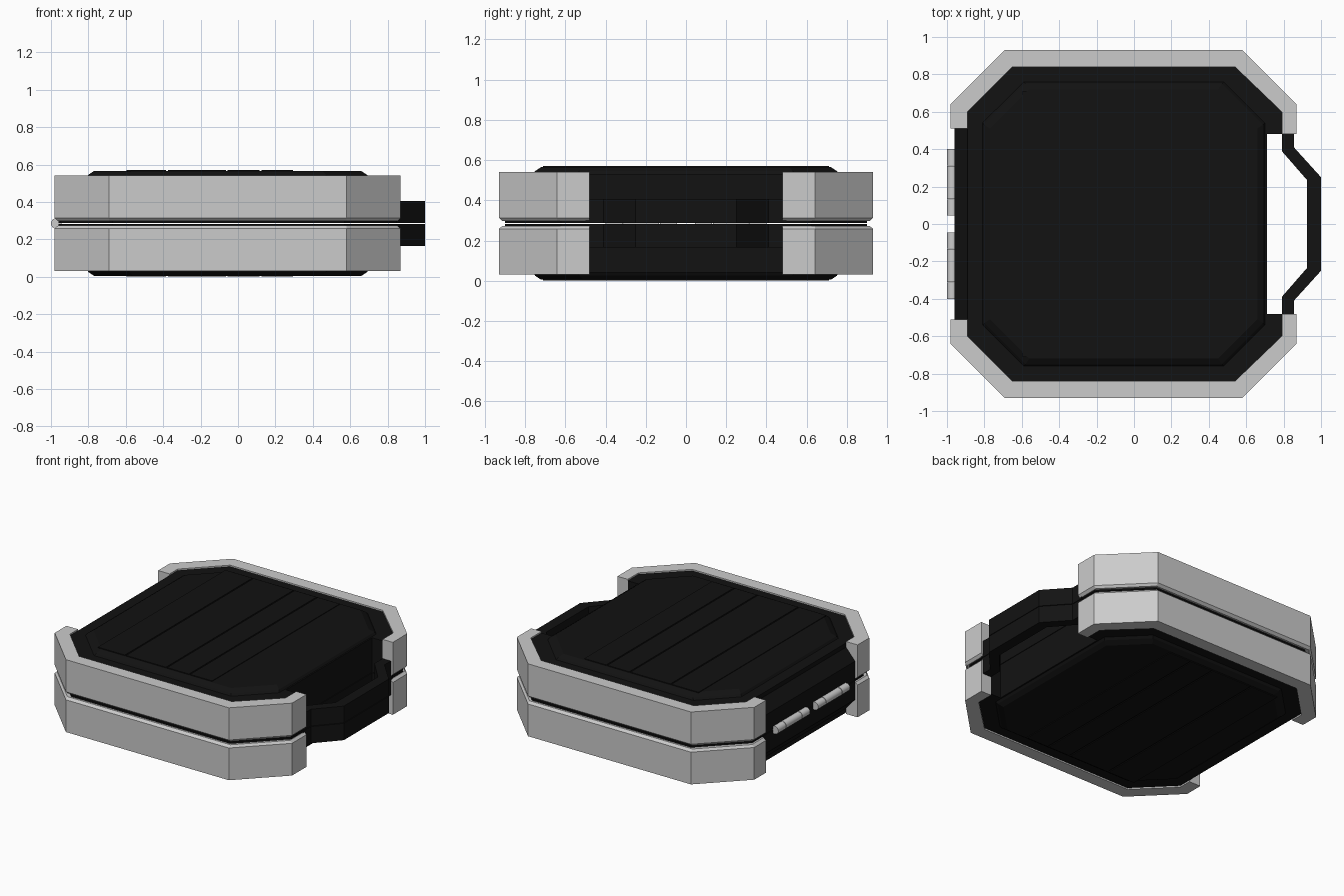
import bpy, bmesh, math

if "Cube" in bpy.data.objects:
    bpy.data.objects.remove(bpy.data.objects["Cube"])

MID = 0.285          # height of the parting plane between the two halves


def material(name, rgb):
    m = bpy.data.materials.new(name)
    m.diffuse_color = (*rgb, 1)
    m.use_nodes = True
    m.node_tree.nodes["Principled BSDF"].inputs["Base Color"].default_value = m.diffuse_color
    return m


black = material("black_shell", (0.006, 0.006, 0.006))


def loft(name, sections, mat=None):
    """Solid from stacked outlines: sections = [(xy outline, z), ...]."""
    bm = bmesh.new()
    rings = [[bm.verts.new((x, y, z)) for x, y in pts] for pts, z in sections]
    n = len(rings[0])
    for a, b in zip(rings, rings[1:]):
        for i in range(n):
            j = (i + 1) % n
            bm.faces.new((a[i], a[j], b[j], b[i]))
    bm.faces.new(rings[0][::-1])
    bm.faces.new(rings[-1])
    bmesh.ops.recalc_face_normals(bm, faces=bm.faces)
    me = bpy.data.meshes.new(name)
    bm.to_mesh(me)
    bm.free()
    ob = bpy.data.objects.new(name, me)
    bpy.context.collection.objects.link(ob)
    if mat:
        me.materials.append(mat)
    return ob


def both(name, sections, mat=None):
    """Lower part plus its mirror image above the parting plane."""
    loft("lower_" + name, sections, mat)
    loft("upper_" + name, [(p, 2 * MID - z) for p, z in sections], mat)


def mirrored(half):
    """Close an outline given for +y by mirroring it to -y."""
    return half + [(x, -y) for x, y in reversed(half)]


def octagon(x0, x1, y, c):
    return mirrored([(x0, y - c), (x0 + c, y), (x1 - c, y), (x1, y - c)])


def rect(x0, x1, y0, y1):
    return [(x0, y0), (x1, y0), (x1, y1), (x0, y1)]


# Shell halves with the handle recess
shell = mirrored([(-0.89, 0.60), (-0.65, 0.84), (0.54, 0.84), (0.79, 0.60),
                  (0.79, 0.48), (0.71, 0.48)])
both("shell", [(shell, 0.04), (shell, MID - 0.002)], black)

# Thin lip that shows inside the seam between the bumpers
lip = mirrored([(-0.95, 0.62), (-0.67, 0.90), (0.57, 0.90), (0.85, 0.62),
                (0.85, 0.48), (0.71, 0.48)])
both("seam_lip", [(lip, 0.262), (lip, MID - 0.002)], black)

# Raised plate with bevelled rim
both("plate", [(octagon(-0.81, 0.70, 0.76, 0.22), 0.04),
               (octagon(-0.80, 0.69, 0.75, 0.22), 0.025),
               (octagon(-0.77, 0.66, 0.72, 0.21), 0.005)], black)

# Shallow slats on the plate
edges = [-0.60, -0.38, -0.06, 0.12, 0.30]
for i, (a, b) in enumerate(zip(edges, edges[1:])):
    s = rect(a + 0.005, b - 0.005, -0.71, 0.71)
    both(f"slat_{i + 1}", [(s, 0.006), (s, 0.0)], black)

# Hinge-side bulge, sloping back into the shell
both("hinge_rail", [(rect(-0.89, -0.80, -0.51, 0.51), 0.07),
                    (rect(-0.96, -0.80, -0.51, 0.51), 0.15),
                    (rect(-0.96, -0.80, -0.51, 0.51), MID - 0.002)], black)


# Bumpers wrapping the front and back corners, chamfered at the seam
def bumper(d, sy):
    outer = [(-0.98 + d, 0.51), (-0.98 + d, 0.64), (-0.69, 0.93 - d),
             (0.58, 0.93 - d), (0.87 - d, 0.64), (0.87 - d, 0.48)]
    inner = [(0.79, 0.48), (0.79, 0.60), (0.54, 0.84),
             (-0.65, 0.84), (-0.89, 0.60), (-0.89, 0.51)]
    return [(x, sy * y) for x, y in outer + inner]


for label, sy in (("front", -1), ("back", 1)):
    both(label + "_bumper", [(bumper(0, sy), 0.03), (bumper(0, sy), 0.257),
                             (bumper(0.017, sy), 0.273)])

# Handle, split along the seam
out = [(0.855, 0.50), (0.855, 0.41), (1.0, 0.25)]
inn = [(0.79, 0.50), (0.79, 0.39), (0.925, 0.235)]
handle = mirrored(out) + mirrored(inn)[::-1]
both("handle", [(handle, 0.165), (handle, MID - 0.002)], black)

# Hinge knuckles
for side in (-1, 1):
    for k, (a, b) in enumerate(((0.045, 0.13), (0.134, 0.31), (0.314, 0.40))):
        bpy.ops.mesh.primitive_cylinder_add(
            vertices=16, radius=0.028, depth=b - a,
            location=(-0.972, side * (a + b) / 2, MID),
            rotation=(math.pi / 2, 0, 0))
        ob = bpy.context.object
        ob.name = f"hinge_{'back' if side > 0 else 'front'}_knuckle_{k + 1}"
        bpy.ops.object.shade_smooth_by_angle()
